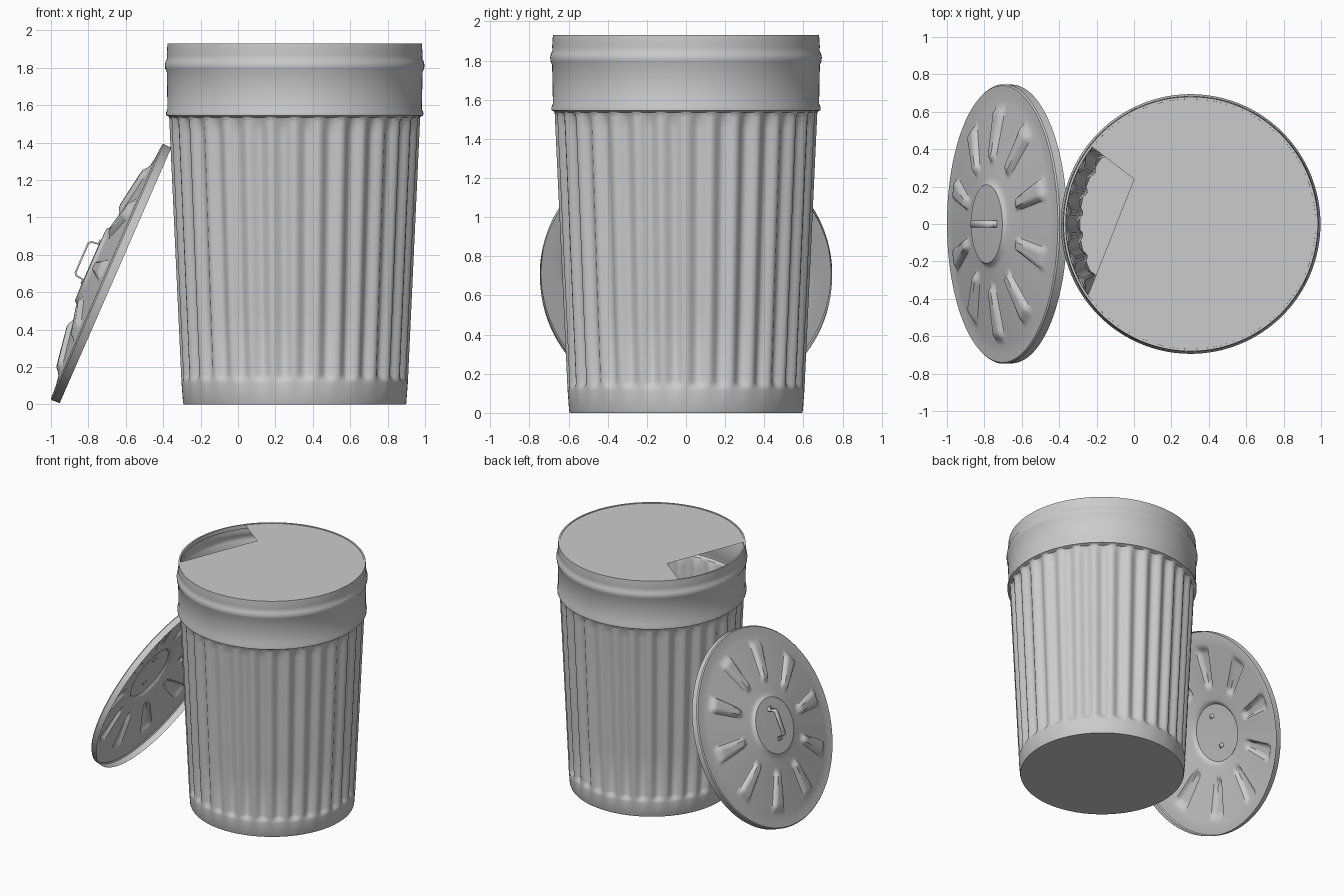
import bpy, bmesh, math
from mathutils import Matrix, Vector

if "Cube" in bpy.data.objects:
    bpy.data.objects.remove(bpy.data.objects["Cube"])

CAN_X = 0.303


def make_object(name, bm, angle=40):
    bmesh.ops.recalc_face_normals(bm, faces=bm.faces)
    mesh = bpy.data.meshes.new(name)
    bm.to_mesh(mesh)
    bm.free()
    obj = bpy.data.objects.new(name, mesh)
    bpy.context.collection.objects.link(obj)
    bpy.ops.object.select_all(action='DESELECT')
    obj.select_set(True)
    bpy.context.view_layer.objects.active = obj
    bpy.ops.object.shade_smooth_by_angle(angle=math.radians(angle))
    return obj


def lathe(rows, segs, point, close_first=False):
    """Revolve rows; point(row, angle) gives each vertex position."""
    bm = bmesh.new()
    rings = [[bm.verts.new(point(row, 2 * math.pi * i / segs)) for i in range(segs)]
             for row in rows]
    for a, b in zip(rings, rings[1:]):
        for i in range(segs):
            j = (i + 1) % segs
            bm.faces.new((a[i], a[j], b[j], b[i]))
    if close_first:
        bm.faces.new(rings[0])
    return bm


def smoothstep(a, b, x):
    t = min(1, max(0, (x - a) / (b - a)))
    return t * t * (3 - 2 * t)


# Can body: tapered wall with vertical flutes, bands, bead and rim (r, z, flute depth)
FLUTES = 32
body_rows = [(0.593, 0.0, 0), (0.597, 0.01, 0), (0.605, 0.115, 0)]
for z, d in ((0.13, .005), (0.145, .02), (0.165, .03), (0.5, .03), (1.0, .03),
             (1.45, .03), (1.51, .026), (1.535, .012)):
    body_rows.append((0.605 + 0.065 * (z - 0.115) / 1.4, z, d))
body_rows += [(0.674, 1.54, 0), (0.687, 1.545, 0), (0.688, 1.56, 0), (0.68, 1.58, 0),
              (0.684, 1.78, 0), (0.692, 1.795, 0), (0.694, 1.815, 0), (0.69, 1.835, 0),
              (0.682, 1.85, 0), (0.684, 1.87, 0), (0.68, 1.93, 0), (0.668, 1.93, 0),
              (0.666, 1.9, 0)]


def body_point(row, a):
    r, z, d = row
    r -= d * (0.5 - 0.5 * math.cos(FLUTES * a))
    return (CAN_X + r * math.cos(a), r * math.sin(a), z)


make_object("can_body", lathe(body_rows, FLUTES * 8, body_point, True))

# Flat cover closing the mouth, with a wedge left open on the left
bm = bmesh.new()
outline = []
for i in range(65):
    a = math.radians(215 + (502 - 215) * i / 64)
    outline.append(bm.verts.new((CAN_X + 0.672 * math.cos(a), 0.672 * math.sin(a), 1.926)))
outline.append(bm.verts.new((0.0, 0.24, 1.926)))
bm.faces.new(outline)
make_object("mouth_cover", bm)

# Leaning lid frame: local x up the slope, local z outward from the lid face
slope = Vector((0.59, 0, 1.35)).normalized()
side = Vector((0, 1, 0))
normal = slope.cross(side)
lid_matrix = Matrix((slope, side, normal)).transposed().to_4x4()
lid_matrix.translation = (-0.655, 0, 0.69)

# Lid: shallow dome with rolled edge, raised radial ribs and central disc
RIBS = 10
lid_rows = [(0.745, 0.0, 0), (0.747, 0.045, 0), (0.74, 0.053, 0), (0.70, 0.054, 0)]
for i in range(23):
    r = 0.67 - i * 0.0185
    lid_rows.append((r, 0.056 + 0.064 * (0.67 - r) / 0.41, 1))
lid_rows += [(0.24, 0.123, 0), (0.225, 0.128, 0), (0.21, 0.145, 0),
             (0.10, 0.148, 0), (0.005, 0.148, 0)]


def lid_point(row, a):
    r, h, ribbed = row
    if ribbed:
        step = 2 * math.pi / RIBS
        off = (a - math.pi / 2 + step / 2) % step - step / 2
        half_width = 0.03 + 0.03 * (r - 0.33) / 0.29
        across = 1 - smoothstep(half_width - 0.018, half_width + 0.008, abs(off) * r)
        along = smoothstep(0.32, 0.37, r) * (1 - smoothstep(0.59, 0.635, r))
        h += 0.027 * across * along
    return (r * math.cos(a), r * math.sin(a), h)


bm = lathe(lid_rows[::-1], 240, lid_point, True)
make_object("lid", bm).matrix_world = lid_matrix

# Lid handle: bent strap
strap = [(-0.115, 0.150), (-0.09, 0.150), (-0.085, 0.19), (-0.072, 0.202),
         (0.10, 0.202), (0.113, 0.19), (0.118, 0.150), (0.143, 0.150)]
bm = bmesh.new()
pairs = [[bm.verts.new((x, y, z)) for y in (-0.02, 0.02)] for x, z in strap]
for (a, b), (c, d) in zip(pairs, pairs[1:]):
    bm.faces.new((a, b, d, c))
handle = make_object("lid_handle", bm)
handle.matrix_world = lid_matrix
mod = handle.modifiers.new("thickness", 'SOLIDIFY')
mod.thickness = 0.01
mod.offset = 0
